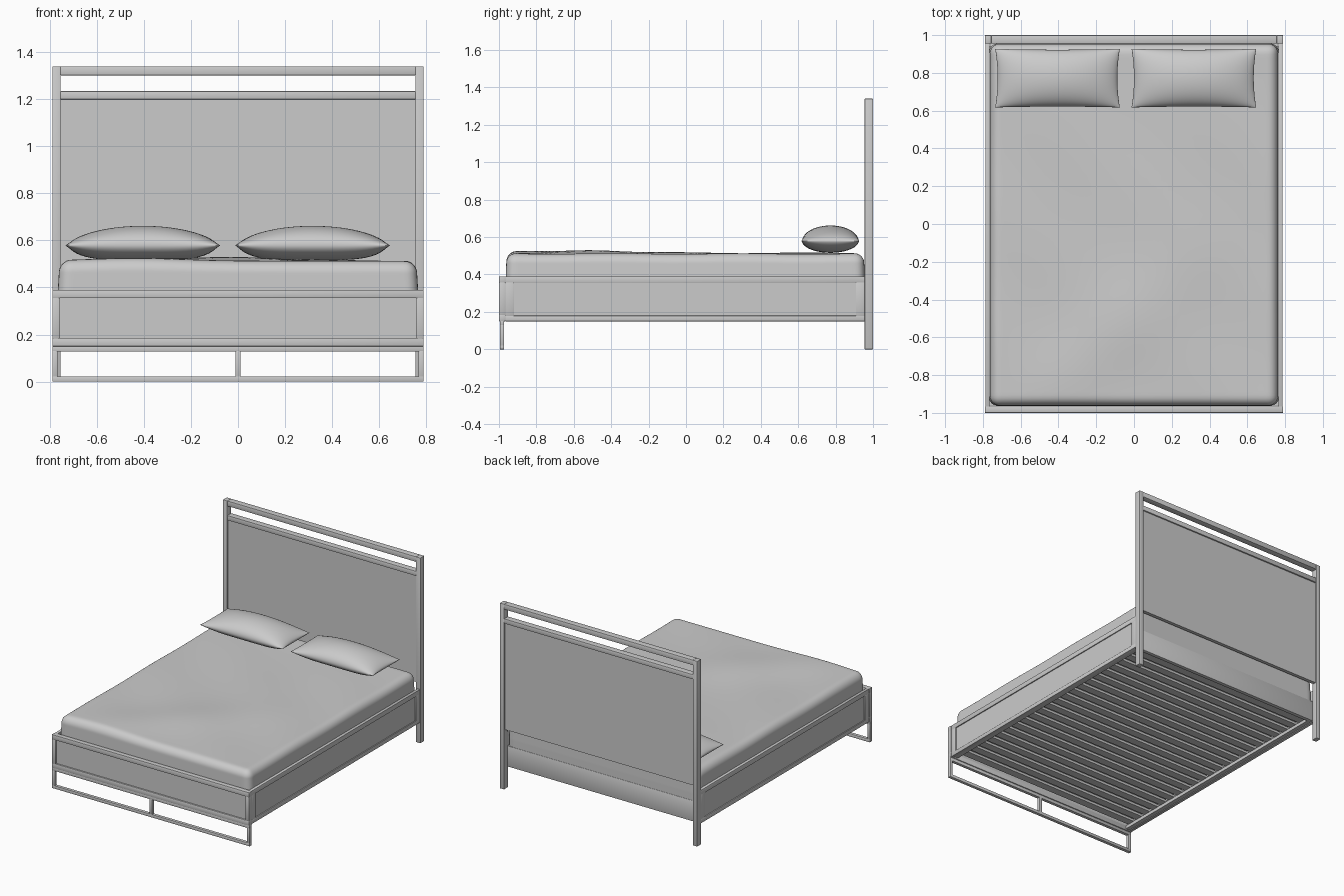
import bpy, bmesh, math
from mathutils import Vector

cube = bpy.data.objects.get("Cube")
if cube:
    bpy.data.objects.remove(cube, do_unlink=True)

grey = bpy.data.materials.new("plain_grey")
grey.use_nodes = True
COLOUR = (0.6, 0.6, 0.6, 1)
grey.diffuse_color = COLOUR
grey.node_tree.nodes["Principled BSDF"].inputs["Base Color"].default_value = COLOUR


def finish(name, bm, angle=40):
    bmesh.ops.recalc_face_normals(bm, faces=bm.faces)
    mesh = bpy.data.meshes.new(name)
    bm.to_mesh(mesh)
    bm.free()
    mesh.materials.append(grey)
    obj = bpy.data.objects.new(name, mesh)
    bpy.context.collection.objects.link(obj)
    bpy.ops.object.select_all(action="DESELECT")
    obj.select_set(True)
    bpy.context.view_layer.objects.active = obj
    bpy.ops.object.shade_smooth_by_angle(angle=math.radians(angle))
    return obj


def add_box(bm, x, y, z):
    """Add a box given its (low, high) range on each axis."""
    verts = bmesh.ops.create_cube(bm, size=1)["verts"]
    for v in verts:
        v.co = Vector([r[0] if c < 0 else r[1] for c, r in zip(v.co, (x, y, z))])


def boxes(name, *ranges, bevel=0.003):
    bm = bmesh.new()
    for r in ranges:
        add_box(bm, *r)
    if bevel:
        bmesh.ops.bevel(bm, geom=bm.edges[:], offset=bevel, segments=2,
                        affect="EDGES", profile=0.5)
    return finish(name, bm)


W = 0.79            # half width of the bed
HEAD = (0.955, 1.0)

# Headboard: two posts, two rails and a recessed panel
for side, s in (("left", 1), ("right", -1)):
    boxes(side + "_head_post", (sorted((s * 0.755, s * W)), HEAD, (0, 1.34)))
boxes("head_top_rail", ((-0.755, 0.755), HEAD, (1.302, 1.34)))
boxes("head_middle_rail", ((-0.755, 0.755), HEAD, (1.2, 1.235)))
boxes("head_panel", ((-0.757, 0.757), (0.965, 0.99), (0.43, 1.202)), bevel=0)
boxes("head_cross_rail", ((-0.76, 0.76), (0.93, 0.958), (0.15, 0.3)))

# Side rails: frame around a recessed panel
for side, s in (("left", 1), ("right", -1)):
    x = sorted((s * 0.765, s * 0.787))
    boxes(side + "_side_rail_frame",
          (x, (-0.968, 0.956), (0.355, 0.39)), (x, (-0.968, 0.956), (0.15, 0.18)),
          (x, (-0.968, -0.92), (0.178, 0.357)), (x, (0.908, 0.956), (0.178, 0.357)),
          bevel=0.002)
    boxes(side + "_side_rail_panel",
          (sorted((s * 0.767, s * 0.78)), (-0.925, 0.913), (0.175, 0.36)), bevel=0)
    boxes(side + "_slat_ledge",
          (sorted((s * 0.735, s * 0.768)), (-0.96, 0.94), (0.155, 0.18)), bevel=0)

# Footboard: frame around a recessed panel
foot = (-1.0, -0.965)
boxes("footboard_frame",
      ((-W, W), foot, (0.355, 0.39)), ((-W, W), foot, (0.15, 0.185)),
      ((-W, -0.757), foot, (0.183, 0.357)), ((0.757, W), foot, (0.183, 0.357)))
boxes("footboard_panel", ((-0.76, 0.76), (-0.99, -0.97), (0.18, 0.36)), bevel=0)

# Open foot stand of thin bars
bar = (-0.995, -0.972)
boxes("foot_stand",
      ((-W, W), bar, (0, 0.022)), ((-W, W), bar, (0.128, 0.152)),
      ((-W, -0.768), bar, (0.02, 0.13)), ((0.768, W), bar, (0.02, 0.13)),
      ((-0.011, 0.011), bar, (0.02, 0.13)), bevel=0.002)

# Slats under the mattress
count = 22
pitch = 1.86 / count
slats = []
for i in range(count):
    y = -0.95 + pitch * (i + 0.5)
    slats.append(((-0.755, 0.755), (y - 0.028, y + 0.028), (0.178, 0.195)))
boxes("slats", *slats, bevel=0)

# Mattress: rounded block with a softly rumpled top
bm = bmesh.new()
bmesh.ops.create_cube(bm, size=2)
bmesh.ops.subdivide_edges(bm, edges=bm.edges[:], cuts=55, use_grid_fill=True)
half, radius = Vector((0.768, 0.96, 0.155)), 0.05
for v in bm.verts:
    p = Vector([math.sin(c * math.pi / 2) * h for c, h in zip(v.co, half)])
    core = Vector([max(-h + radius, min(h - radius, c)) for c, h in zip(p, half)])
    p = core + (p - core).normalized() * radius
    top = max(0, p.z / half.z)
    fold = p.x * 0.6 - (p.y + 0.5) * 0.8
    rumple = 0.016 * math.exp(-(fold / 0.22) ** 2 - ((p.x + 0.2) / 0.5) ** 2)
    rumple += 0.004 * math.sin(7 * p.x + 4 * p.y) * math.cos(5 * p.y)
    p.z += top * (rumple + 0.003)
    p.x *= 1 - 0.012 * top
    p.y *= 1 - 0.005 * top
    v.co = p + Vector((0, -0.004, 0.355))
finish("mattress", bm, 60)


def pillow(name, cx):
    """Cushion with pinched corners, fuller on top than below."""
    bm = bmesh.new()
    n = 32
    for lift, power in ((0.083, 2), (-0.063, 4)):
        grid = bmesh.ops.create_grid(bm, x_segments=n, y_segments=n, size=1)["verts"]
        for v in grid:
            u = math.sin(max(-1, min(1, v.co.x)) * math.pi / 2)
            w = math.sin(max(-1, min(1, v.co.y)) * math.pi / 2)
            puff = max(0, 1 - abs(u) ** power) ** 0.62 * max(0, 1 - w * w) ** 0.5
            x = 0.33 * u * (1 - 0.04 * (1 - w * w))
            y = 0.155 * w * (1 - 0.03 * (1 - u * u))
            v.co = Vector((cx + x, 0.772 + y, 0.579 + lift * puff))
    bmesh.ops.remove_doubles(bm, verts=bm.verts[:], dist=0.0005)
    return finish(name, bm, 70)


pillow("right_pillow", -0.405)
pillow("left_pillow", 0.317)
